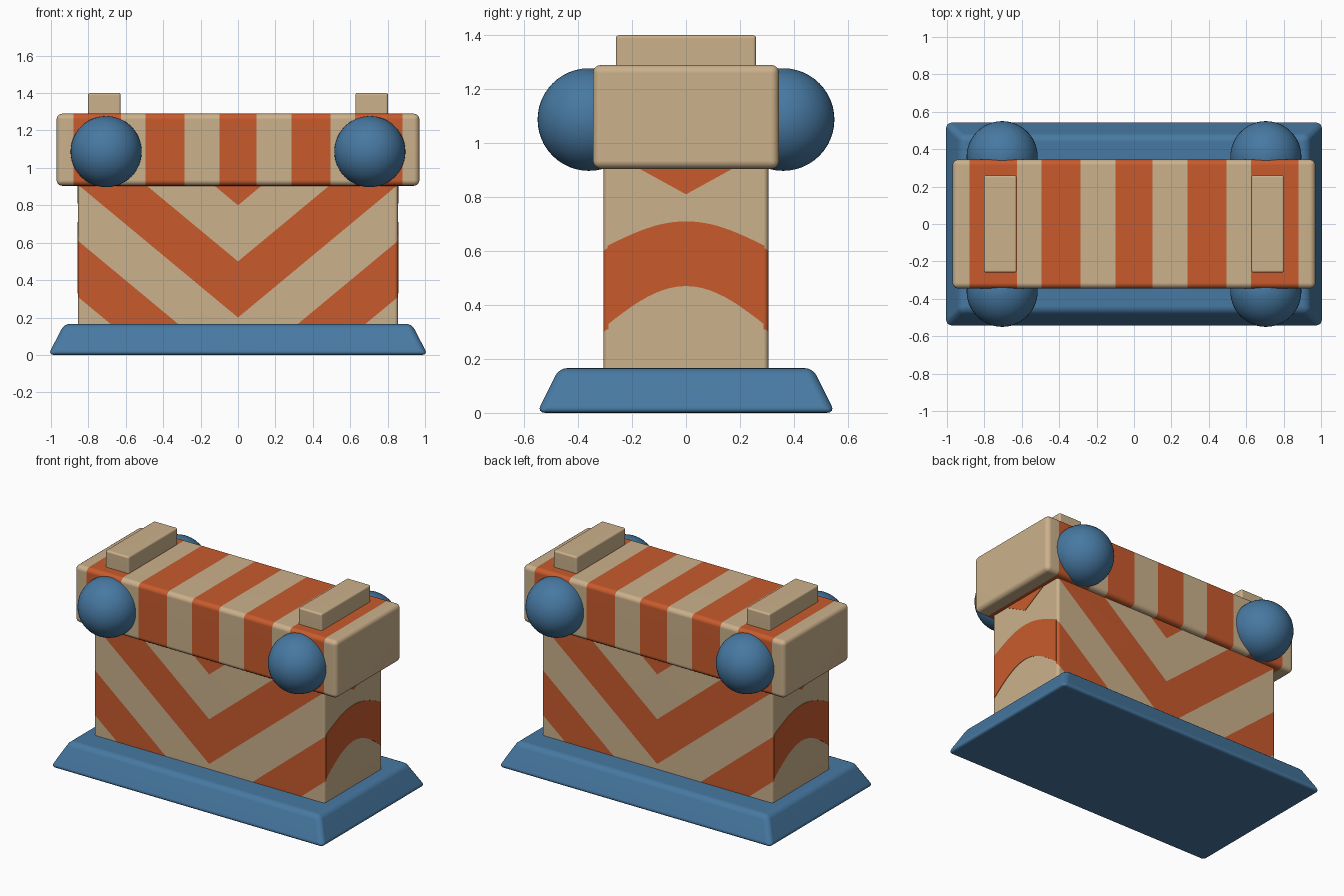
import bpy, bmesh, math
from mathutils import Vector

if "Cube" in bpy.data.objects:
    bpy.data.objects.remove(bpy.data.objects["Cube"], do_unlink=True)


def material(name, rgb):
    m = bpy.data.materials.new(name)
    m.use_nodes = True
    m.diffuse_color = (*rgb, 1)
    m.node_tree.nodes["Principled BSDF"].inputs["Base Color"].default_value = (*rgb, 1)
    return m


TAN = material("tan", (0.60, 0.44, 0.26))
ORANGE = material("orange", (0.58, 0.105, 0.026))
BLUE = material("blue", (0.063, 0.19, 0.36))


def finish(bm, name, mats, rule=None, smooth=True):
    """Colour the faces by a rule and turn the bmesh into an object."""
    bm.normal_update()
    for f in bm.faces:
        f.smooth = smooth
        if rule:
            f.material_index = rule(f.calc_center_median(), f.normal)
    me = bpy.data.meshes.new(name)
    bm.to_mesh(me)
    bm.free()
    for m in mats:
        me.materials.append(m)
    ob = bpy.data.objects.new(name, me)
    bpy.context.collection.objects.link(ob)
    if smooth:
        ob.modifiers.new("weighted_normals", "WEIGHTED_NORMAL").keep_sharp = True
    return ob


def rounded_box(center, size, radius, top_scale=(1, 1)):
    bm = bmesh.new()
    bmesh.ops.create_cube(bm, size=1)
    for v in bm.verts:
        sx, sy = top_scale if v.co.z > 0 else (1, 1)
        v.co = Vector((v.co.x * size[0] * sx, v.co.y * size[1] * sy,
                       v.co.z * size[2])) + Vector(center)
    bmesh.ops.bevel(bm, geom=bm.edges[:], offset=radius, segments=4,
                    profile=0.5, affect="EDGES")
    return bm


def cut(bm, point, normal):
    bmesh.ops.bisect_plane(bm, geom=bm.verts[:] + bm.edges[:] + bm.faces[:],
                           plane_co=point, plane_no=normal, dist=1e-5)


# Sloped base
finish(rounded_box((0, 0, 0.083), (2.03, 1.105, 0.166), 0.03, (0.915, 0.85)),
       "base", [BLUE])

# Body with chevrons on front and back
SLOPE, STEP, START = 0.83, 0.3, -0.4
BODY_X = 0.855
body = rounded_box((0, 0, 0.535), (2 * BODY_X, 0.61, 0.79), 0.018)
for i in range(5):
    for side in (-1, 1):
        cut(body, (0, 0, START + STEP * i), (-side * SLOPE, 0, 1))


def chevron(c, n):
    if abs(n.x) > 0.99:
        return 0
    return int(math.floor((c.z - SLOPE * abs(c.x) - START) / STEP) % 2 == 0)


finish(body, "body", [TAN, ORANGE], chevron)


# Painted bands on the body ends
def end_plate(name, side, half, low, high, steps):
    bm = bmesh.new()
    ys = [half * (2 * i / steps - 1) for i in range(steps + 1)]
    outline = [(y, low(y)) for y in ys] + [(y, high(y)) for y in reversed(ys)]
    x = side * (BODY_X - 0.002)
    face = bm.faces.new([bm.verts.new((x, y, z)) for y, z in outline])
    ext = bmesh.ops.extrude_face_region(bm, geom=[face])
    moved = [g for g in ext["geom"] if isinstance(g, bmesh.types.BMVert)]
    bmesh.ops.translate(bm, verts=moved, vec=(side * 0.005, 0, 0))
    bmesh.ops.recalc_face_normals(bm, faces=bm.faces[:])
    finish(bm, name, [ORANGE], smooth=False)


def arch(y):
    return math.cos(math.pi / 2 * y / 0.3)


for side, label in ((-1, "right"), (1, "left")):
    end_plate(label + "_end_band", side, 0.29,
              lambda y: 0.32 + 0.15 * arch(y), lambda y: 0.615 + 0.095 * arch(y), 20)
    end_plate(label + "_end_point", side, 0.17,
              lambda y: 0.81 + 0.55 * abs(y), lambda y: 0.915, 2)

# Striped beam on top
EDGES = (0.1, 0.285, 0.495, 0.625, 0.88)
beam = rounded_box((0, 0, 1.097), (1.94, 0.69, 0.385), 0.03)
for x in EDGES:
    for side in (-1, 1):
        cut(beam, (side * x, 0, 0), (1, 0, 0))
finish(beam, "beam", [TAN, ORANGE],
       lambda c, n: int(sum(abs(c.x) > e for e in EDGES) % 2 == 0))

# Rails and balls at both ends
for side, label in ((-1, "right"), (1, "left")):
    finish(rounded_box((side * 0.715, 0, 1.335), (0.175, 0.52, 0.13), 0.012),
           label + "_rail", [TAN])
    for depth, place in ((-1, "front"), (1, "back")):
        bm = bmesh.new()
        bmesh.ops.create_uvsphere(bm, u_segments=48, v_segments=24, radius=0.19)
        bmesh.ops.translate(bm, verts=bm.verts[:], vec=(side * 0.705, depth * 0.36, 1.087))
        finish(bm, f"{label}_{place}_ball", [BLUE])
